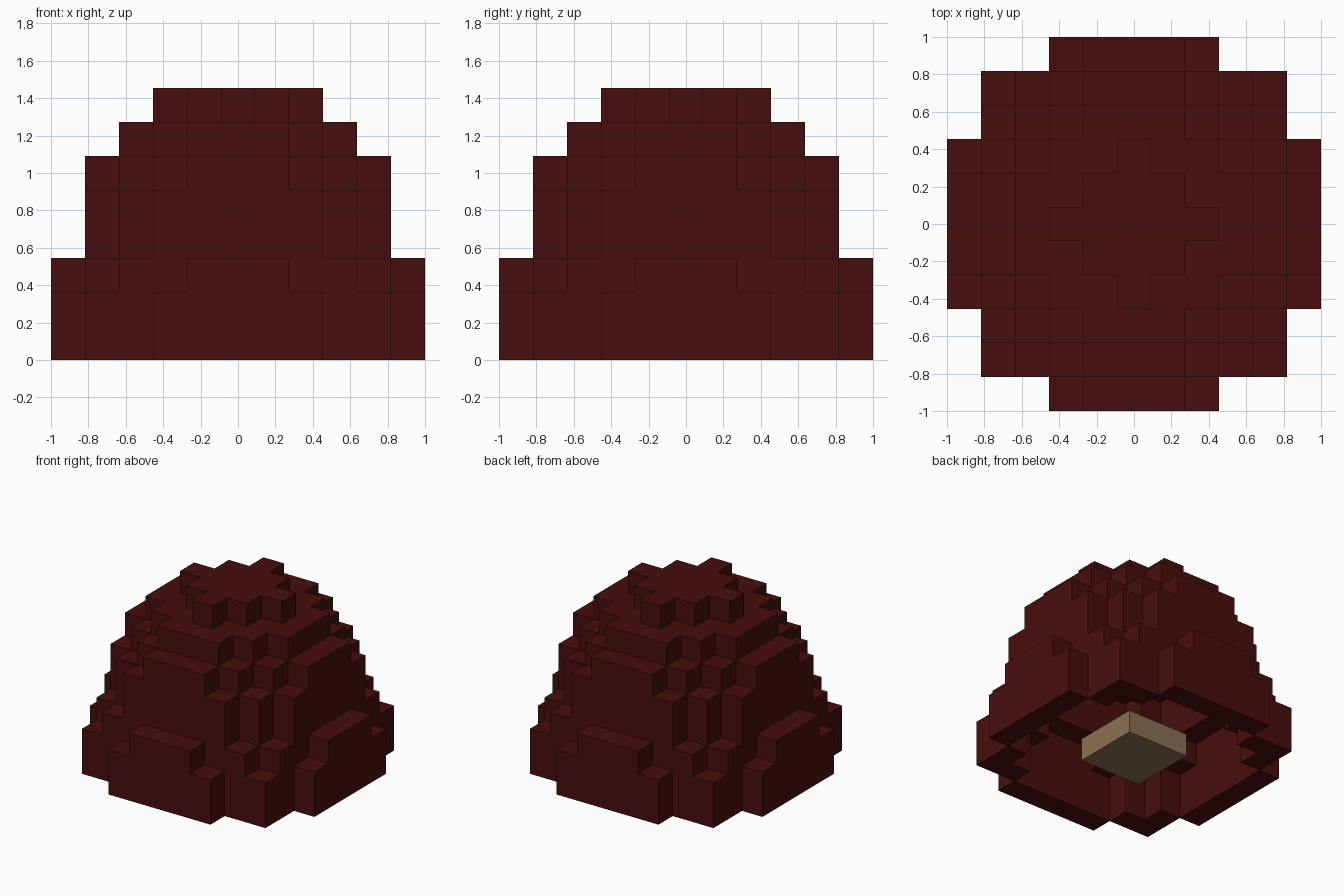
import bpy
import bmesh
from mathutils import Vector

if "Cube" in bpy.data.objects:
    bpy.data.objects.remove(bpy.data.objects["Cube"], do_unlink=True)

UNIT = 2 / 11  # edge of one block


def make_material(name, color):
    mat = bpy.data.materials.new(name)
    mat.use_nodes = True
    mat.diffuse_color = color
    bsdf = next(n for n in mat.node_tree.nodes if n.type == "BSDF_PRINCIPLED")
    bsdf.inputs["Base Color"].default_value = color
    bsdf.inputs["Roughness"].default_value = 0.9
    return mat


def build_blocks(name, cells, mat):
    """Join unit blocks into one flat-faced mesh, keeping only exposed faces."""
    bm = bmesh.new()
    for cell in cells:
        for axis in range(3):
            for sign in (-1, 1):
                step = [0, 0, 0]
                step[axis] = sign
                if tuple(c + s for c, s in zip(cell, step)) in cells:
                    continue
                normal = Vector(step)
                u = Vector([float(i == (axis + 1) % 3) for i in range(3)])
                v = normal.cross(u)
                middle = Vector(cell) + Vector((0, 0, 0.5)) + normal / 2
                corners = [middle + (u * a + v * b) / 2
                           for a, b in ((-1, -1), (1, -1), (1, 1), (-1, 1))]
                bm.faces.new([bm.verts.new(p * UNIT) for p in corners])
    bmesh.ops.remove_doubles(bm, verts=bm.verts, dist=UNIT / 100)
    mesh = bpy.data.meshes.new(name)
    bm.to_mesh(mesh)
    bm.free()
    mesh.materials.append(mat)
    obj = bpy.data.objects.new(name, mesh)
    bpy.context.collection.objects.link(obj)
    return obj


# Reach of each row from the middle outwards, one list per layer of the dome
BASE = [5, 5, 5, 4, 4, 2]
WALL = [4, 4, 4, 3, 2]
LAYERS = [BASE, BASE, [5, 5, 4, 4, 3, 1], WALL, WALL,
          [4, 4, 3, 2, 1], [3, 3, 2, 1], [2, 1, 0]]

solid = {(x, y, z)
         for z, rows in enumerate(LAYERS)
         for y in range(1 - len(rows), len(rows))
         for x in range(-rows[abs(y)], rows[abs(y)] + 1)}

# Hollow the dome: keep blocks with an open side or top
OUTWARD = ((1, 0, 0), (-1, 0, 0), (0, 1, 0), (0, -1, 0), (0, 0, 1))
shell = {c for c in solid
         if any(tuple(a + b for a, b in zip(c, d)) not in solid for d in OUTWARD)}

dark_red = make_material("dark red", (0.064, 0.0042, 0.0042, 1))
tan = make_material("tan", (0.262, 0.160, 0.084, 1))

build_blocks("dome_shell", shell, dark_red)

# Low square block standing under the dome
stem = {(x, y, 0) for x in (-1, 0, 1) for y in (-1, 0, 1)}
build_blocks("stem_block", stem, tan)
